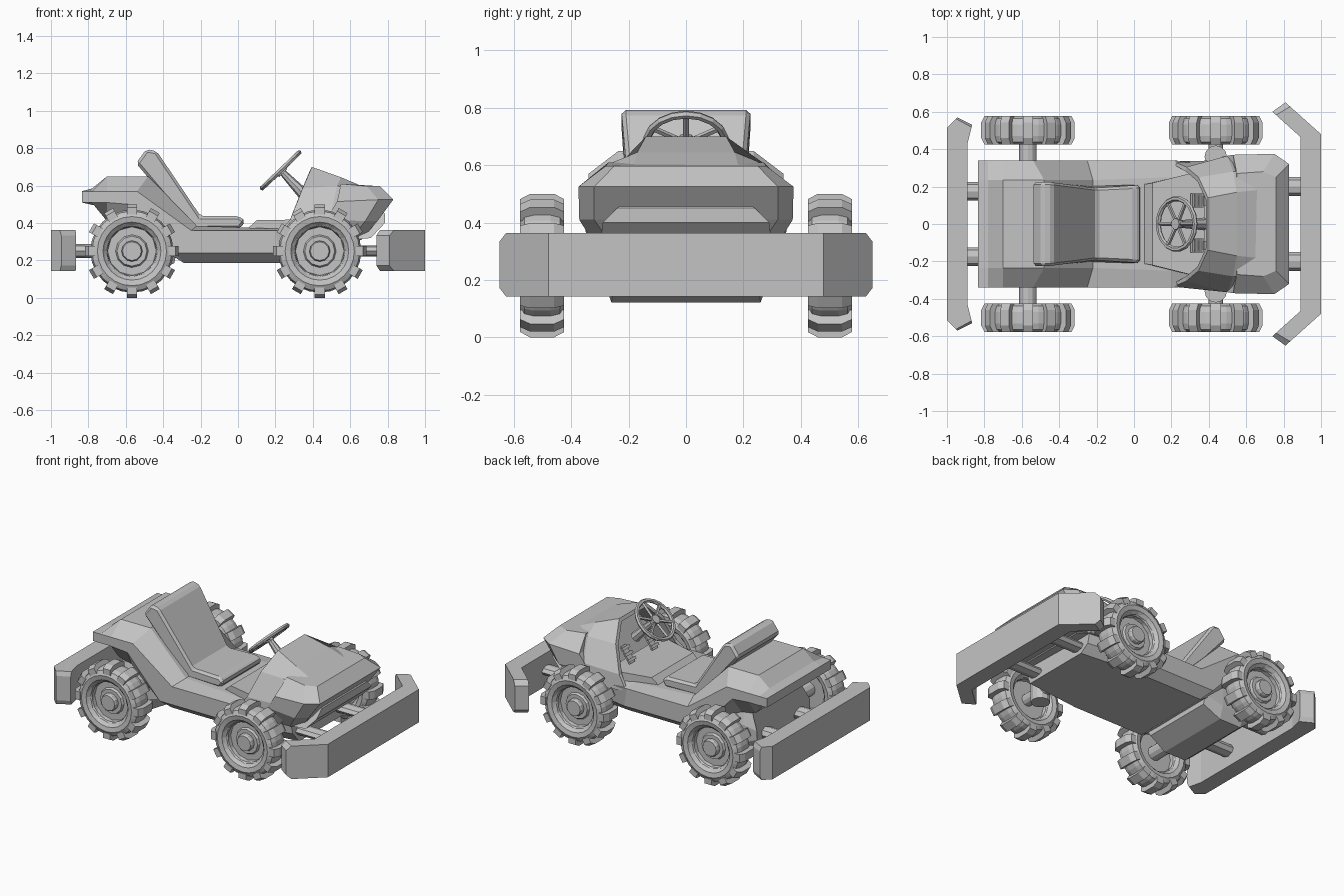
import bpy, bmesh, math
from mathutils import Matrix, Vector

if "Cube" in bpy.data.objects:
    bpy.data.objects.remove(bpy.data.objects["Cube"])

grey = bpy.data.materials.new("plain grey")
grey.diffuse_color = (0.55, 0.55, 0.55, 1)
grey.use_nodes = True
grey.node_tree.nodes["Principled BSDF"].inputs["Base Color"].default_value = grey.diffuse_color


def skin(bm, rings, wrap=False):
    """Join equal-length closed rings with quads; cap the ends unless wrapped."""
    vs = [[bm.verts.new(p) for p in r] for r in rings]
    n, m = len(vs[0]), len(vs)
    for i in range(m if wrap else m - 1):
        a, b = vs[i], vs[(i + 1) % m]
        for k in range(n):
            bm.faces.new((a[k], a[(k + 1) % n], b[(k + 1) % n], b[k]))
    if not wrap:
        return bm.faces.new(vs[0]), bm.faces.new(vs[-1])


def finish(name, bm, bevel=0):
    bmesh.ops.recalc_face_normals(bm, faces=bm.faces[:])
    me = bpy.data.meshes.new(name)
    bm.to_mesh(me)
    bm.free()
    me.materials.append(grey)
    ob = bpy.data.objects.new(name, me)
    bpy.context.collection.objects.link(ob)
    if bevel:
        mod = ob.modifiers.new("chamfer", 'BEVEL')
        mod.width, mod.segments = bevel, 1
        mod.limit_method, mod.angle_limit = 'ANGLE', math.radians(35)
    return ob


def mirrored(half):
    return half + [(x, -y, z) for x, y, z in reversed(half)]


def loft(name, halves, bevel=0):
    bm = bmesh.new()
    skin(bm, [mirrored(h) for h in halves])
    return finish(name, bm, bevel)


def slab(name, pts, bevel=0):
    """Side profile of (x, z, half width)."""
    bm = bmesh.new()
    skin(bm, [[(x, s * w, z) for x, z, w in pts] for s in (-1, 1)])
    return finish(name, bm, bevel)


def rod(name, a, b, r1, r2=None, n=8, squash=1.0):
    a, b = Vector(a), Vector(b)
    d = b - a
    bm = bmesh.new()
    bmesh.ops.create_cone(bm, cap_ends=True, segments=n, radius1=r1,
                          radius2=r1 if r2 is None else r2, depth=d.length)
    rot = d.to_track_quat('Z', 'Y').to_matrix().to_4x4()
    mid = (a + b) / 2
    bm.transform(Matrix.Translation(mid) @ Matrix.Diagonal((1, 1, squash, 1)) @ rot)
    return finish(name, bm)


def lathe(name, profile, centre, side, n, wrap=False):
    """Revolve (radius, outward offset) around a line along y."""
    cx, cy, cz = centre
    bm = bmesh.new()
    skin(bm, [[(cx + r * math.cos(math.tau * k / n), cy + side * o,
                cz + r * math.sin(math.tau * k / n)) for k in range(n)]
              for r, o in profile], wrap)
    return finish(name, bm)


# main body: rear deck, sloping flank and floor tub
loft("body", [
    [(-.835, .235, .57), (-.835, .34, .57), (-.835, .34, .51), (-.835, .26, .51)],
    [(-.78, .235, .585), (-.78, .34, .57), (-.78, .34, .51), (-.77, .26, .495)],
    [(-.70, .235, .65), (-.70, .34, .57), (-.70, .34, .51), (-.70, .26, .41)],
    [(-.48, .235, .65), (-.54, .34, .57), (-.58, .34, .50), (-.60, .26, .38)],
    [(-.22, .235, .385), (-.25, .34, .36), (-.34, .34, .24), (-.29, .28, .187)],
    [(.20, .25, .37), (.20, .34, .36), (.22, .34, .24), (.23, .28, .187)],
    [(.62, .25, .36), (.60, .30, .33), (.60, .28, .25), (.62, .24, .19)],
])

# raised cockpit floor
slab("cockpit_floor", [(.04, .36, .21), (.10, .415, .22), (.38, .42, .29),
                       (.38, .30, .29), (.04, .30, .21)])

# hood with a hollow opening facing the driver
bm = bmesh.new()
rear, _ = skin(bm, [mirrored(h) for h in (
    [(.395, .14, .70), (.345, .25, .585), (.28, .305, .42), (.21, .335, .34)],
    [(.55, .17, .645), (.53, .28, .60), (.50, .365, .46), (.47, .34, .31)],
    [(.74, .19, .565), (.73, .27, .54), (.70, .31, .42), (.64, .25, .31)])])
bmesh.ops.recalc_face_normals(bm, faces=bm.faces[:])
bmesh.ops.inset_region(bm, faces=[rear], thickness=.025)
inner = bmesh.ops.extrude_discrete_faces(bm, faces=[rear])["faces"][0]
bmesh.ops.translate(bm, verts=inner.verts[:], vec=(.13, 0, -.03))
finish("hood", bm)

# nose block wrapping around the front of the hood
loft("nose", [
    [(.50, .31, .31), (.60, .31, .31), (.66, .25, .31)],
    [(.47, .36, .42), (.68, .372, .41), (.745, .32, .41)],
    [(.53, .37, .515), (.75, .375, .525), (.83, .32, .525)],
    [(.55, .27, .61), (.69, .28, .597), (.76, .25, .597)],
])
slab("grille", [(.77, .465, .22), (.785, .45, .24), (.785, .40, .29),
                (.71, .32, .30), (.60, .31, .30), (.60, .46, .22)])

# seat
slab("seat", [(-.545, .72, .225), (-.49, .795, .225), (-.435, .785, .225), (-.20, .437, .195),
              (.005, .437, .205), (.04, .41, .21), (.01, .37, .21), (-.25, .37, .20)], .015)

# bumpers: plan outline lofted upward, tips pulled in at top and bottom
for name, half in (
        ("front_bumper", [(1.0, .48), (.81, .65), (.74, .60), (.89, .465)]),
        ("rear_bumper", [(-1.0, .515), (-.945, .57), (-.865, .53), (-.89, .43)])):
    root_out, tip_out, tip_in, root_in = [Vector(p) for p in half]
    short = [root_out, tip_out.lerp(root_out, .13), tip_in.lerp(root_in, .13), root_in]
    loft(name, [[(p[0], p[1], z) for p in o] for o, z in
                ((short, .143), (half, .172), (half, .334), (short, .363))])

# rear gearbox around the axle
loft("rear_gearbox", [
    [(-.68, .25, .17), (-.72, .28, .24), (-.72, .28, .30), (-.66, .25, .42)],
    [(-.62, .26, .122), (-.62, .29, .20), (-.62, .29, .32), (-.62, .25, .45)],
    [(-.46, .26, .122), (-.46, .29, .20), (-.46, .29, .32), (-.46, .25, .45)],
    [(-.34, .25, .187), (-.33, .28, .24), (-.33, .28, .30), (-.36, .25, .40)],
])

# axles, steering knuckles and bumper struts
rod("rear_axle", (-.567, -.50, .25), (-.567, .50, .25), .047, n=12)
rod("front_axle", (.437, -.50, .25), (.437, .50, .25), .04, n=12)
for s in (-1, 1):
    rod("steering_knuckle", (.437, s * .36, .18), (.437, s * .36, .32), .06, n=12)
    rod("front_strut", (.50, s * .20, .25), (.92, s * .20, .25), .05, squash=.6)
    rod("rear_strut", (-.95, s * .175, .25), (-.60, s * .175, .25), .05, squash=.75)

# wheels
TYRE = [(.13, -.04), (.155, -.07), (.185, -.0765), (.213, -.062), (.222, -.03),
        (.222, .03), (.213, .062), (.185, .0765), (.155, .07), (.13, .04)]
RIM = [(.05, .062), (.056, .05), (.056, .03), (.08, .03), (.088, .015), (.13, .015),
       (.138, .05), (.158, .066), (.158, -.066), (.138, -.05), (.13, -.015), (.05, -.015)]
LUG = [(.195, -.0765), (.232, -.0765), (.25, -.042), (.25, .042), (.232, .0765), (.195, .0765)]
for x in (-.567, .437):
    for s in (-1, 1):
        c = (x, s * .5015, .25)
        lathe("tyre", TYRE, c, s, 24, True)
        lathe("rim", RIM, c, s, 12)
        bm = bmesh.new()
        for k in range(12):
            a = math.tau * k / 12
            u = Vector((math.cos(a), 0, math.sin(a)))
            t = Vector((-u.z, 0, u.x))
            skin(bm, [[Vector(c) + u * r + t * w + Vector((0, o, 0)) for r, o in LUG]
                      for w in (-.027, .027)])
        finish("tyre_lugs", bm)

# steering wheel with six spokes, hub and column
centre = Vector((.228, 0, .682))
axis = Vector((-.69, 0, .72)).normalized()
along = Vector((axis.z, 0, -axis.x))
side = Vector((0, 1, 0))


def on_wheel(r, a, h=0):
    return centre + (along * math.cos(a) + side * math.sin(a)) * r + axis * h


bm = bmesh.new()
skin(bm, [[on_wheel(.136 + .014 * math.cos(b), a, .014 * math.sin(b))
           for b in [math.tau * j / 6 for j in range(6)]]
          for a in [math.tau * i / 18 for i in range(18)]], True)
finish("steering_wheel_rim", bm)
for i in range(6):
    a = math.tau * i / 6
    rod("steering_wheel_spoke", on_wheel(.01, a, -.005), on_wheel(.13, a), .01, n=4)
rod("steering_wheel_hub", centre - axis * .02, centre + axis * .012, .03, n=10)
rod("steering_column", centre - axis * .21, centre - axis * .01, .034, .018)

# pedals: tilted plate with three ribs
for y in (-.115, .125):
    bm = bmesh.new()
    base = Matrix.Translation((.345, y, .47)) @ Matrix.Rotation(math.radians(-55), 4, 'Y')
    for off, size in [((0, 0, 0), (.12, .05, .012))] + \
            [((d, 0, .01), (.018, .075, .014)) for d in (-.04, 0, .04)]:
        bmesh.ops.create_cube(bm, size=1, matrix=base @ Matrix.Translation(off)
                              @ Matrix.Diagonal((*size, 1)))
    finish("pedal", bm)
